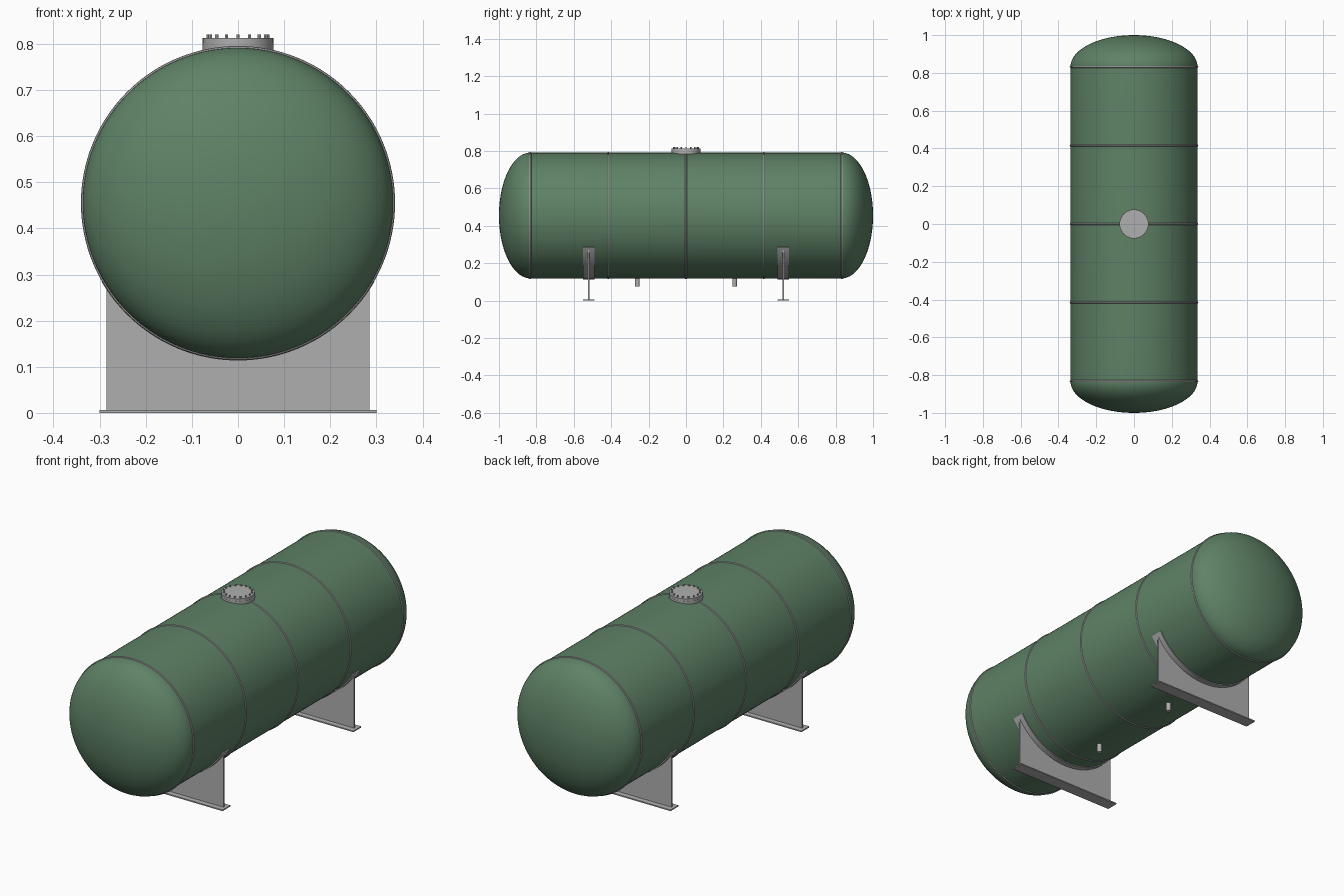
import bpy, bmesh, math
from mathutils import Matrix

if "Cube" in bpy.data.objects:
    bpy.data.objects.remove(bpy.data.objects["Cube"])

R, ZC = 0.3365, 0.455          # tank radius and axis height
STRAIGHT = 0.832               # half length of the cylindrical shell


def material(name, rgb):
    m = bpy.data.materials.new(name)
    m.diffuse_color = (*rgb, 1)
    m.use_nodes = True
    m.node_tree.nodes["Principled BSDF"].inputs["Base Color"].default_value = m.diffuse_color
    return m


GREEN = material("tank_green", (0.112, 0.222, 0.132))
GREY = material("steel_grey", (0.43, 0.43, 0.43))


def finish(name, bm, mat, smooth=True):
    bmesh.ops.recalc_face_normals(bm, faces=bm.faces)
    me = bpy.data.meshes.new(name)
    bm.to_mesh(me)
    bm.free()
    me.materials.append(mat)
    ob = bpy.data.objects.new(name, me)
    bpy.context.collection.objects.link(ob)
    if smooth:
        bpy.ops.object.select_all(action='DESELECT')
        bpy.context.view_layer.objects.active = ob
        ob.select_set(True)
        bpy.ops.object.shade_smooth_by_angle(angle=math.radians(35))
    return ob


def lathe_y(name, profile, mat, steps=128, loop=False):
    """Spin (radius, y) points about the tank axis."""
    bm = bmesh.new()
    pts = [bm.verts.new((r, y, ZC)) for r, y in profile]
    edges = [bm.edges.new(p) for p in zip(pts, pts[1:])]
    if loop:
        edges.append(bm.edges.new((pts[-1], pts[0])))
    bmesh.ops.spin(bm, geom=pts + edges, cent=(0, 0, ZC), axis=(0, 1, 0),
                   angle=2 * math.pi, steps=steps)
    bmesh.ops.remove_doubles(bm, verts=bm.verts, dist=1e-5)
    return finish(name, bm, mat)


def cylinder(name, x, y, z0, z1, r, mat, seg=48):
    bm = bmesh.new()
    bmesh.ops.create_cone(bm, cap_ends=True, segments=seg, radius1=r, radius2=r,
                          depth=z1 - z0, matrix=Matrix.Translation((x, y, (z0 + z1) / 2)))
    return finish(name, bm, mat)


def extrude_xz(name, outline, y, depth, mat):
    """Extrude an x-z outline along y, centred on y."""
    bm = bmesh.new()
    f = bm.faces.new([bm.verts.new((x, y - depth / 2, z)) for x, z in outline])
    ext = bmesh.ops.extrude_face_region(bm, geom=[f])
    bmesh.ops.translate(bm, vec=(0, depth, 0),
                        verts=[v for v in ext["geom"] if isinstance(v, bmesh.types.BMVert)])
    return finish(name, bm, mat)


def arc(r, half, n=48):
    """Points along the underside of the tank, from -x to +x."""
    angs = [-half + 2 * half * i / n for i in range(n + 1)]
    return [(r * math.sin(a), ZC - r * math.cos(a)) for a in angs]


# tank shell with elliptical heads
N = 24
front = [(R * math.sin(math.pi / 2 * i / N),
          -STRAIGHT - (1 - STRAIGHT) * math.cos(math.pi / 2 * i / N)) for i in range(N + 1)]
front[0] = (0, -1)
lathe_y("tank_shell", front + [(r, -y) for r, y in reversed(front)], GREEN)

# weld seams around the shell
for i in range(5):
    y = (i - 2) * STRAIGHT / 2
    ring = [(R + 0.004 * math.cos(a), y + 0.005 * math.sin(a))
            for a in (k * math.pi / 4 for k in range(8))]
    lathe_y(f"weld_seam_{i + 1}", ring, GREY, loop=True)

# two saddles: wear plate, web and base plate
for label, y in (("front", -0.52), ("back", 0.52)):
    a = math.radians(60)
    extrude_xz(f"{label}_saddle_wear_plate",
               arc(R - 0.001, a) + arc(R + 0.005, a)[::-1], y, 0.064, GREY)
    half = math.asin(0.285 / (R + 0.002))
    extrude_xz(f"{label}_saddle_web",
               arc(R + 0.002, half) + [(0.285, 0.004), (-0.285, 0.004)], y, 0.008, GREY)
    extrude_xz(f"{label}_saddle_base",
               [(-0.3, 0), (0.3, 0), (0.3, 0.006), (-0.3, 0.006)], y, 0.062, GREY)

# drain nozzles underneath
for label, y in (("front", -0.26), ("back", 0.26)):
    cylinder(f"{label}_drain_nozzle", 0, y, 0.075, 0.13, 0.012, GREY, 24)

# manway with bolted cover
cylinder("manway_neck", 0, 0, 0.775, 0.801, 0.077, GREY, 64)
cylinder("manway_cover", 0, 0, 0.8, 0.813, 0.0765, GREY, 64)
for i in range(16):
    a = i * math.pi / 8
    cylinder(f"cover_bolt_{i + 1}", 0.065 * math.cos(a), 0.065 * math.sin(a),
             0.81, 0.82, 0.004, GREY, 6)
